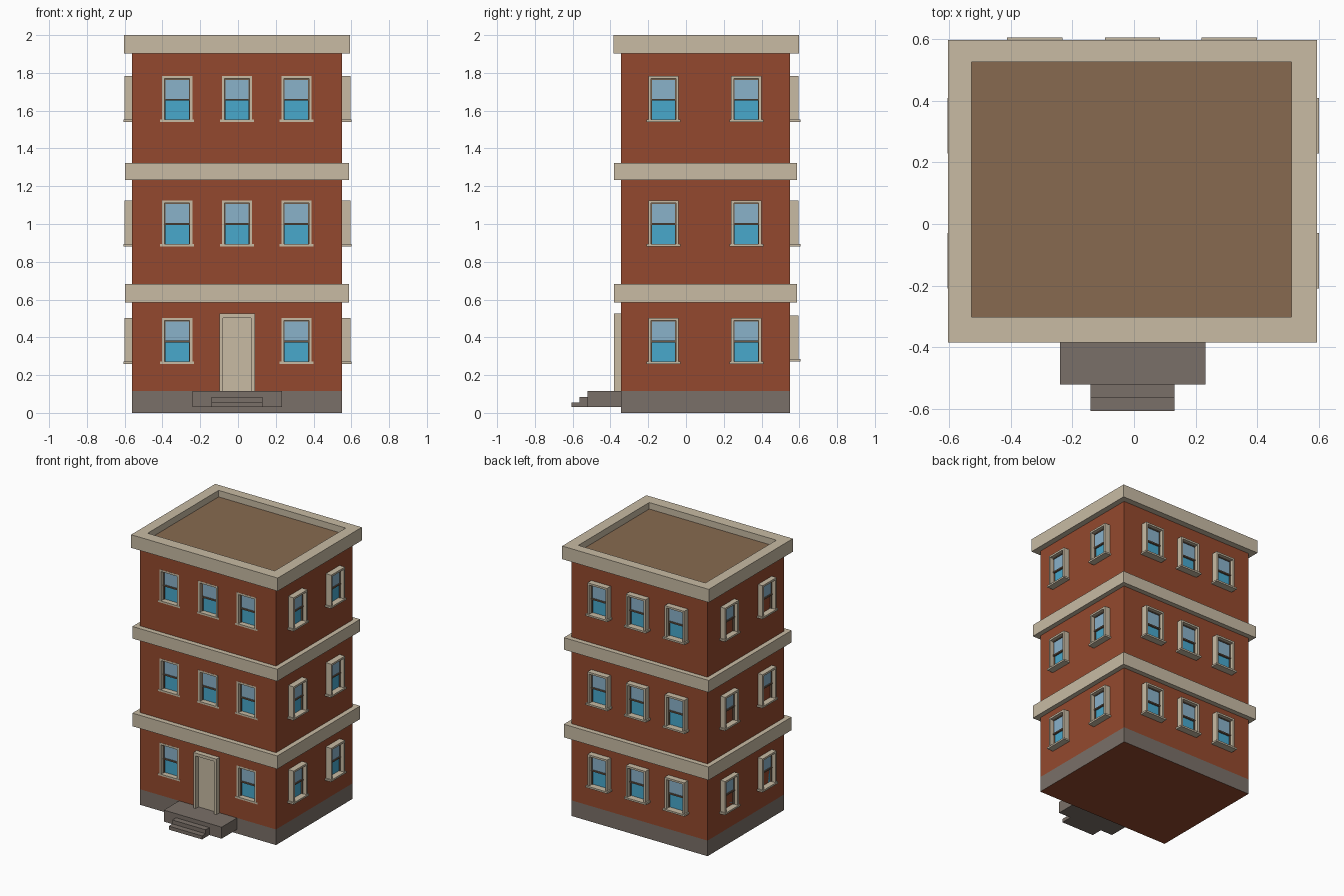
import bpy, bmesh, math
from mathutils import Matrix, Vector

if "Cube" in bpy.data.objects:
    bpy.data.objects.remove(bpy.data.objects["Cube"])


def mat(name, rgb):
    m = bpy.data.materials.new(name)
    lin = [((c / 255 + 0.055) / 1.055) ** 2.4 for c in rgb]
    m.diffuse_color = (*lin, 1)
    m.use_nodes = True
    m.node_tree.nodes["Principled BSDF"].inputs["Base Color"].default_value = m.diffuse_color
    return m


BRICK = mat("brick", (148, 73, 46))
STONE = mat("pale stone", (200, 187, 164))
GREY = mat("grey stone", (122, 112, 104))
ROOF = mat("roof brown", (135, 106, 80))
SASH = mat("sash brown", (112, 92, 74))
UPPER = mat("upper glass", (138, 178, 202))
LOWER = mat("lower glass", (72, 168, 204))


def build(name, parts, mats, matrix=None):
    """Object made of boxes: each part is (x0, x1, y0, y1, z0, z1, material index)."""
    bm = bmesh.new()
    for x0, x1, y0, y1, z0, z1, mi in parts:
        size = Matrix.Diagonal((x1 - x0, y1 - y0, z1 - z0, 1))
        mid = Matrix.Translation(((x0 + x1) / 2, (y0 + y1) / 2, (z0 + z1) / 2))
        vs = bmesh.ops.create_cube(bm, size=1, matrix=mid @ size)["verts"]
        for f in {f for v in vs for f in v.link_faces}:
            f.material_index = mi
    me = bpy.data.meshes.new(name)
    bm.to_mesh(me)
    bm.free()
    for m in mats:
        me.materials.append(m)
    ob = bpy.data.objects.new(name, me)
    bpy.context.collection.objects.link(ob)
    if matrix:
        ob.matrix_world = matrix
    return ob


def ring(x0, x1, y0, y1, ix0, ix1, iy0, iy1, z0, z1):
    return [(x0, ix0, y0, y1, z0, z1, 0), (ix1, x1, y0, y1, z0, z1, 0),
            (ix0, ix1, y0, iy0, z0, z1, 0), (ix0, ix1, iy1, y1, z0, z1, 0)]


# Main dimensions
X0, X1, Y0, Y1 = -0.562, 0.551, -0.343, 0.551
FLOORS = [0.26, 0.882, 1.54]      # sill undersides
COLS = [-0.322, -0.005, 0.309]    # front and back window centres
SIDES = [-0.119, 0.319]           # side window centres
DEPTH = 0.044
H = 0.243

# Brick walls and grey plinth (underside stays brick)
walls = build("brick_walls", [(X0, X1, Y0, Y1, 0.115, 1.945, 0)], [BRICK])
plinth = build("plinth", [(X0, X1, Y0, Y1, 0, 0.115, 0)], [GREY, BRICK])
for p in plinth.data.polygons:
    if p.normal.z < -0.5:
        p.material_index = 1

# Front window recesses cut into the wall
holes = []
for r, z in enumerate(FLOORS):
    for c, x in enumerate(COLS):
        if r == 0 and c == 1:
            continue
        holes.append((x - 0.08, x + 0.08, Y0 - 0.1, Y0 + DEPTH, z + 0.006, z + H, 0))
cutter = build("recess_cutter", holes, [BRICK])
cutter.hide_render = True
cutter.hide_viewport = False
mod = walls.modifiers.new("recesses", 'BOOLEAN')
mod.operation = 'DIFFERENCE'
mod.solver = 'EXACT'
mod.object = cutter
bpy.context.view_layer.objects.active = walls
walls.select_set(True)
bpy.ops.object.modifier_apply(modifier=mod.name)
bpy.data.objects.remove(cutter)

# Stone string courses, cornice and roof
for i, (z0, z1) in enumerate([(0.585, 0.682), (1.233, 1.322)]):
    build(f"string_course_{i + 1}",
          ring(-0.597, 0.587, -0.38, 0.588, X0 + 0.002, X1 - 0.002, Y0 + 0.002, Y1 - 0.002, z0, z1),
          [STONE])
build("cornice", ring(-0.604, 0.594, -0.385, 0.597, -0.527, 0.512, -0.302, 0.526, 1.903, 2.0), [STONE])
build("roof", [(-0.527, 0.512, -0.302, 0.526, 1.93, 1.952, 0)], [ROOF])


def window(name, matrix, sill_out):
    """Sash window; local -y is outward, y = 0 is the outer face of the frame."""
    w, g, d = 0.08, 0.066, DEPTH
    mid, s = 0.118, 0.006
    parts = [
        (-w, -g, 0, d, 0.012, H, 0), (w - 0.014, w, 0, d, 0.012, H, 0),    # jambs
        (-g, g, 0, d, H - 0.014, H, 0),                                    # head
        (-0.09, 0.09, -sill_out, d if sill_out else 0.002, 0, 0.013, 0),   # sill
        (-g, g, 0.002, d, 0.006, 0.013, 0),
        (-g, g, d - 0.012, d, mid, H - 0.014, 2),                          # upper glass
        (-g, g, d - 0.006, d, 0.013, mid, 3),                              # lower glass
        (-g, g, d - 0.020, d, mid - 0.005, mid + 0.005, 1),                # meeting rail
        (-g, g, d - 0.018, d, H - 0.014 - s, H - 0.014, 1),
        (-g, -g + s * 0.7, d - 0.016, d, 0.013, H - 0.014, 1),
        (g - s * 0.7, g, d - 0.016, d, 0.013, H - 0.014, 1),
    ]
    build(name, parts, [STONE, SASH, UPPER, LOWER], matrix)


# Windows: flush on the front, standing proud on the other three sides
def place(x, y, z, turn):
    return Matrix.Translation(Vector((x, y, z))) @ Matrix.Rotation(turn, 4, 'Z')


for r, z in enumerate(FLOORS):
    for c, x in enumerate(COLS):
        if not (r == 0 and c == 1):
            window(f"front_window_{r}_{c}", place(x, Y0 - 0.001, z, 0), 0.001)
        zb = z + (0.012 if r == 0 else 0)
        window(f"back_window_{r}_{c}", place(x, Y1 + DEPTH, zb, math.pi), 0.01)
    for c, y in enumerate(SIDES):
        window(f"right_window_{r}_{c}", place(X1 + DEPTH, y, z, math.pi / 2), 0.006)
        window(f"left_window_{r}_{c}", place(X0 - DEPTH + 0.006, y, z, -math.pi / 2), 0.006)

# Door with stone surround
build("door_surround", [(-0.098, -0.08, -0.38, Y0 + 0.01, 0.115, 0.525, 0),
                        (0.07, 0.09, -0.38, Y0 + 0.01, 0.115, 0.525, 0),
                        (-0.08, 0.07, -0.38, Y0 + 0.01, 0.503, 0.525, 0)], [STONE])
build("door", [(-0.08, 0.07, Y0 - 0.004, Y0 + 0.01, 0.115, 0.503, 0)], [STONE])

# Landing and steps
build("landing", [(-0.241, 0.232, -0.522, Y0, 0.03, 0.115, 0)], [GREY])
build("upper_step", [(-0.141, 0.131, -0.565, -0.522, 0.03, 0.085, 0)], [GREY])
build("lower_step", [(-0.141, 0.131, -0.607, -0.565, 0.03, 0.056, 0)], [GREY])
